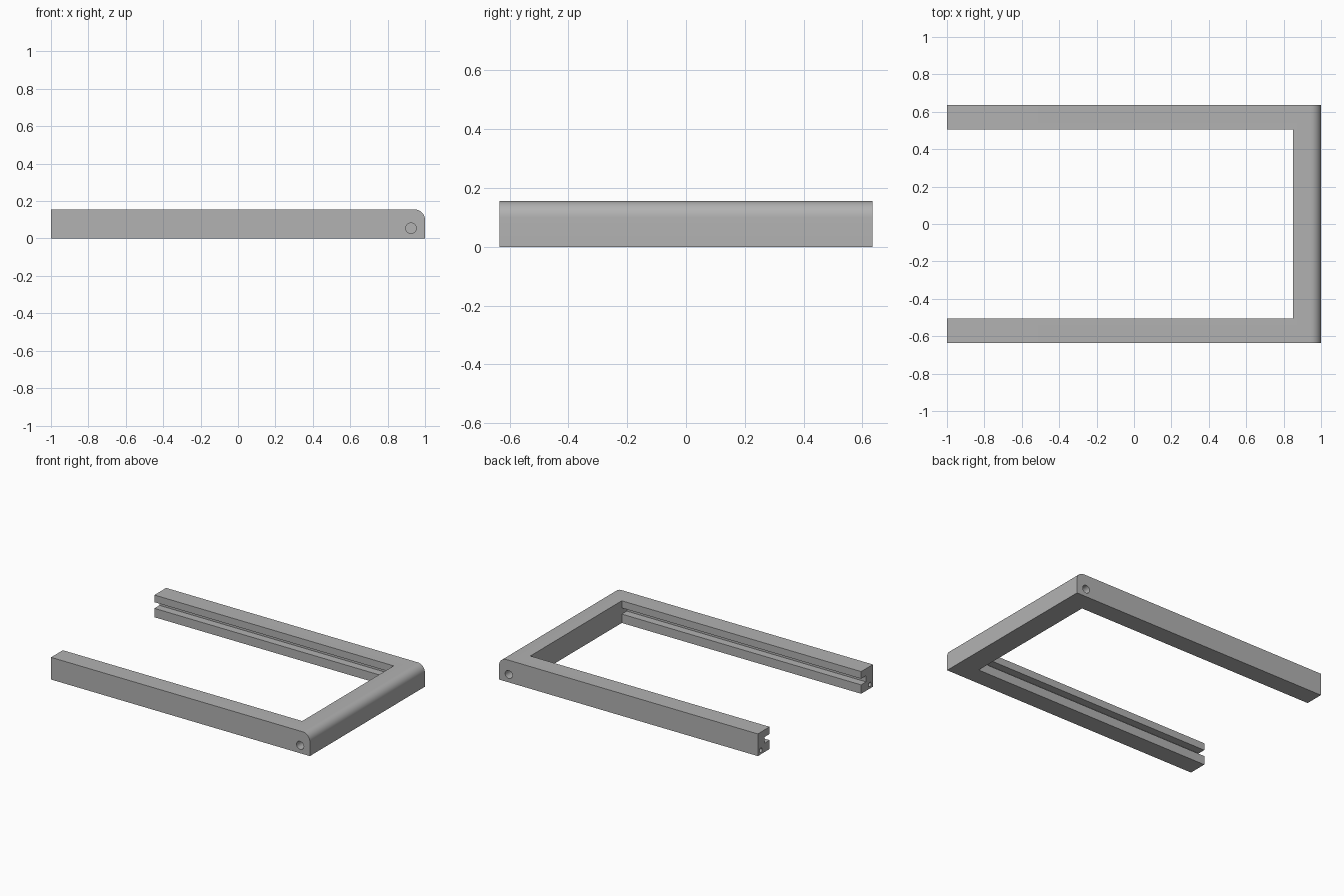
import bpy
import bmesh
import math
from mathutils import Matrix

cube = bpy.data.objects.get("Cube")
if cube:
    bpy.data.objects.remove(cube, do_unlink=True)

HALF_Y, ARM, HEIGHT = 0.635, 0.13, 0.155
BAR_X = 0.85
INNER_Y = HALF_Y - ARM

grey = bpy.data.materials.new("plain grey")
grey.use_nodes = True
colour = (0.445, 0.445, 0.445, 1)
grey.diffuse_color = colour
grey.node_tree.nodes["Principled BSDF"].inputs["Base Color"].default_value = colour


def make_object(name, bm):
    bmesh.ops.recalc_face_normals(bm, faces=bm.faces)
    mesh = bpy.data.meshes.new(name)
    bm.to_mesh(mesh)
    bm.free()
    mesh.materials.append(grey)
    obj = bpy.data.objects.new(name, mesh)
    bpy.context.collection.objects.link(obj)
    return obj


def box_cutter(name, low, high):
    bm = bmesh.new()
    bmesh.ops.create_cube(bm, size=1)
    for v in bm.verts:
        v.co = [l if c < 0 else h for c, l, h in zip(v.co, low, high)]
    return make_object(name, bm)


def hole_cutter(name, centre, axis, radius, length):
    bm = bmesh.new()
    turn = Matrix.Rotation(math.pi / 2, 4, "Y" if axis == "X" else "X")
    bmesh.ops.create_cone(bm, cap_ends=True, segments=32, radius1=radius,
                          radius2=radius, depth=length,
                          matrix=Matrix.Translation(centre) @ turn)
    return make_object(name, bm)


# U-shaped frame, extruded from its plan
bm = bmesh.new()
half = [(-1, HALF_Y), (-1, INNER_Y), (BAR_X, INNER_Y)]
plan = [(1, HALF_Y)] + half + [(x, -y) for x, y in reversed(half)] + [(1, -HALF_Y)]
base = bm.faces.new([bm.verts.new((x, y, 0)) for x, y in plan])
top = bmesh.ops.extrude_face_region(bm, geom=[base])["geom"]
for v in top:
    if isinstance(v, bmesh.types.BMVert):
        v.co.z = HEIGHT

# Rounded upper edge of the cross bar
edge = [e for e in bm.edges if all(v.co.x > 0.99 and v.co.z > 0.1 for v in e.verts)]
bmesh.ops.bevel(bm, geom=edge, offset=0.055, segments=10, profile=0.5, affect="EDGES")
frame = make_object("u_frame", bm)

# Inner grooves, pivot holes and end holes on both arms
cutters = []
for side, label in ((1, "back"), (-1, "front")):
    ys = sorted((side * (INNER_Y - 0.02), side * (INNER_Y + 0.055)))
    cutters += [
        box_cutter(label + "_groove_cutter", (-1.1, ys[0], 0.062), (BAR_X, ys[1], 0.105)),
        hole_cutter(label + "_pivot_cutter", (0.925, side * HALF_Y, 0.055), "Y", 0.028, 0.2),
        hole_cutter(label + "_end_cutter", (-1, side * (HALF_Y - 0.033), 0.028), "X", 0.015, 0.3),
    ]
for cutter in cutters:
    cut = frame.modifiers.new(cutter.name, "BOOLEAN")
    cut.operation = "DIFFERENCE"
    cut.solver = "EXACT"
    cut.object = cutter

# Apply the cuts, then smooth the rounded surfaces
bpy.ops.object.select_all(action="DESELECT")
frame.select_set(True)
bpy.context.view_layer.objects.active = frame
for cutter in cutters:
    bpy.ops.object.modifier_apply(modifier=cutter.name)
    bpy.data.objects.remove(cutter, do_unlink=True)
bpy.ops.object.shade_smooth_by_angle(angle=math.radians(30))
